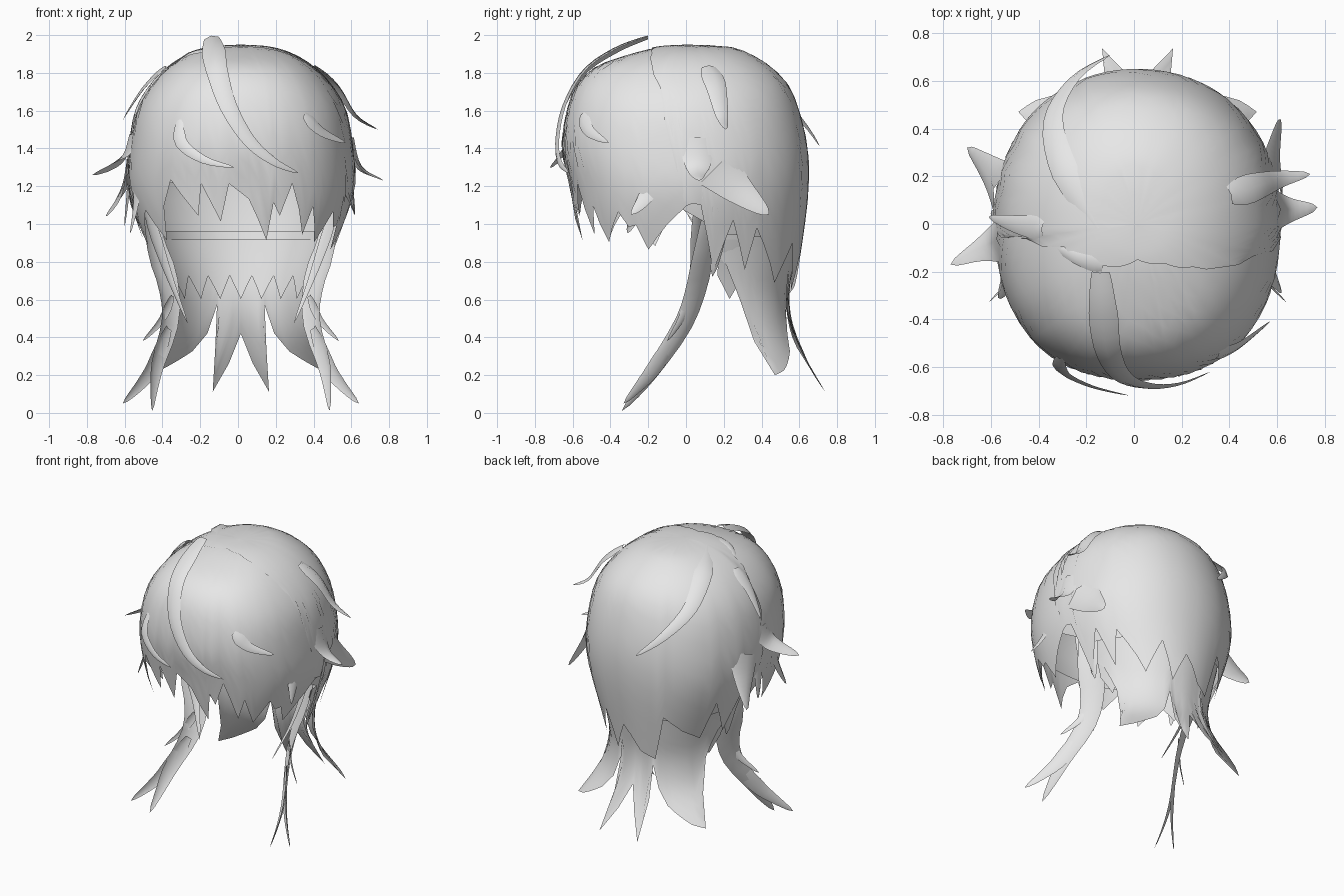
import bpy, bmesh, math
from mathutils import Vector

if "Cube" in bpy.data.objects:
    bpy.data.objects.remove(bpy.data.objects["Cube"])

# One plain grey for all the hair
grey = bpy.data.materials.new("hair_grey")
grey.use_nodes = True
grey.diffuse_color = (0.8, 0.8, 0.8, 1)
grey.node_tree.nodes["Principled BSDF"].inputs["Base Color"].default_value = (0.8, 0.8, 0.8, 1)

# Head outline rows: height, half width, front depth, back depth
HEAD = [(1.95, 0, 0, 0), (1.94, .15, .15, .22), (1.905, .27, .30, .33), (1.84, .38, .48, .44),
        (1.74, .48, .585, .54), (1.6, .56, .64, .60), (1.4, .595, .665, .645), (1.2, .605, .62, .65),
        (1.0, .55, .59, .63), (.8, .475, .52, .60), (.6, .42, .45, .57)]
# Nape outline, pinched at the neck and flaring at the tips
NAPE = [(1.0, .50, .5, .60), (.8, .45, .45, .57), (.6, .425, .45, .545),
        (.4, .48, .5, .58), (.2, .66, .6, .69), (.1, .72, .6, .76)]


def catmull(pts, s):
    """Smooth point at index s along a list of tuples."""
    i = max(0, min(int(s), len(pts) - 2))
    t = s - i
    p = [Vector(pts[max(0, min(j, len(pts) - 1))]) for j in range(i - 1, i + 3)]
    return 0.5 * (2 * p[1] + (p[2] - p[0]) * t + (2 * p[0] - 5 * p[1] + 4 * p[2] - p[3]) * t ** 2
                  + (3 * p[1] - p[0] - 3 * p[2] + p[3]) * t ** 3)


def index_at(table, z):
    """Row index of a height in an outline table."""
    for i in range(len(table) - 1):
        if z >= table[i + 1][0]:
            return max(0, i + (table[i][0] - z) / (table[i][0] - table[i + 1][0]))
    return len(table) - 1


def grid_object(name, grid):
    """Turn columns of points into a smooth sheet."""
    bm = bmesh.new()
    cols = [[bm.verts.new(p) for p in col] for col in grid]
    for a, b in zip(cols, cols[1:]):
        for i in range(len(a) - 1):
            bm.faces.new((a[i], a[i + 1], b[i + 1], b[i]))
    bmesh.ops.remove_doubles(bm, verts=bm.verts, dist=0.0005)
    me = bpy.data.meshes.new(name)
    bm.to_mesh(me)
    bm.free()
    me.materials.append(grey)
    ob = bpy.data.objects.new(name, me)
    bpy.context.collection.objects.link(ob)
    bpy.context.view_layer.objects.active = ob
    bpy.ops.object.select_all(action='DESELECT')
    ob.select_set(True)
    bpy.ops.object.shade_smooth_by_angle(angle=math.radians(60))


def sheet(name, table, hem, scale=1.0, top=1.95, rows=16):
    """Hair layer around the head; hem lists (degrees from front, height)."""
    stations = []
    for (a0, z0), (a1, z1) in zip(hem, hem[1:]):
        n = max(1, math.ceil((a1 - a0) / 6))
        stations += [(a0 + (a1 - a0) * k / n, z0 + (z1 - z0) * k / n) for k in range(n)]
    stations.append(hem[-1])
    grid = []
    s0 = index_at(table, top)
    for deg, z_end in stations:
        a, s1 = math.radians(deg), index_at(table, z_end)
        # the cheeks of the fringe are fuller than an ellipse
        full = scale * (1 + (.055 if math.cos(a) > 0 else .02) * math.sin(2 * a) ** 2)
        col = []
        for r in range(rows + 1):
            z, rx, rf, rb = catmull(table, s0 + (s1 - s0) * r / rows)
            depth = rf if math.cos(a) > 0 else rb
            col.append((.015 + full * rx * math.sin(a), -full * depth * math.cos(a),
                        z - (1 - scale) * 0.6))
        grid.append(col)
    grid_object(name, grid)


def lock(name, pts, width, normal=None, steps=16, base=.35):
    """Tapered, slightly ridged strand along a smooth path; base is the root width ratio."""
    n = len(pts) - 1
    grid = [[], [], []]
    for k in range(steps + 1):
        t = k / steps
        p = catmull(pts, t * n)
        tan = catmull(pts, min(n, t * n + .05)) - catmull(pts, max(0, t * n - .05))
        out = Vector(normal) if normal else p - Vector((0, 0, 1.2))
        side = tan.cross(out).normalized()
        out = side.cross(tan).normalized()
        w = width * min(1, base + 2.5 * t) * (1 - t) ** .7 / 2
        for col, off, lift in zip(grid, (-1, 0, 1), (0, .35, 0)):
            col.append(p + side * w * off + out * w * lift)
    grid_object(name, grid)


# Crown and back layer, with its parting swept over the top
sheet("crown_back_layer", HEAD, [
    (0, 1.94), (35, 1.93), (55, 1.905), (67, 1.85), (77, 1.72), (80, 1.55), (85, 1.32), (89, 1.12), (97, 1.1),
    (104, .75), (113, 1.02), (121, .76), (126, .98), (142, .7), (155, .9), (163, .66), (174, .84), (180, .78),
    (188, .69), (201, .64), (206, .95), (220, .84), (233, .77), (239, 1.03), (250, .78), (256, 1.04),
    (264, .92), (268, 1.1), (272, 1.3), (275, 1.55), (276, 1.75), (285, 1.88), (310, 1.92), (360, 1.94)])

# Jagged fringe over the face
sheet("fringe_layer", HEAD, [
    (-105, 1.15), (-95, 1.0), (-86, 1.12), (-73, .89), (-58, 1.08), (-46, .92), (-42, 1.1), (-36, 1.24),
    (-23, 1.05), (-20, 1.22), (-11, 1.02), (-6, 1.22), (4, 1.14), (15, .92), (17, 1.12), (21, 1.05),
    (26, 1.22), (36, .95), (39, 1.1), (46, .91), (55, 1.07), (60, .99), (64, 1.0), (69, .87), (80, 1.0),
    (90, 1.1), (98, 1.14)], scale=.99)

# Plain lining under the layers
sheet("inner_cap", HEAD, [(0, 1.24), (45, 1.24), (80, 1.15), (110, .97), (180, .92), (250, .97), (280, 1.15),
                          (315, 1.24), (360, 1.24)], scale=.96)

# Short toothed fringe at the nape
teeth = [(a, .68 if k % 2 else .79) for k, a in enumerate(range(108, 253, 8))]
sheet("nape_short_fringe", HEAD, teeth, scale=.895, top=.98, rows=6)

# Long flared nape blades, mirrored about the back
half = [(100, .9), (112, .78), (121, .6), (127, .38), (132, .2), (139, .23), (152, .33), (158, .42),
        (163, .57), (165, .35), (168, .12), (174, .27)]
sheet("nape_blades", NAPE, half + [(180, .42)] + [(360 - a, z) for a, z in reversed(half)], top=.95, rows=12)

# Forked tails and thin strands on both sides
for side, m in (("left", 1), ("right", -1)):
    def mirrored(pts):
        return [(m * x + .015, y, z) for x, y, z in pts]
    facing = (.7 * m, .7, 0)
    lock(side + "_tail", mirrored([(.50, .14, 1.15), (.45, .10, .9), (.385, .06, .68), (.375, -.01, .48),
                                   (.44, -.15, .26), (.46, -.24, .13), (.47, -.34, .01)]), .21, facing)
    lock(side + "_tail_fork", mirrored([(.38, -.03, .45), (.46, -.16, .25), (.54, -.25, .14), (.625, -.33, .05)]),
         .13, facing, 10)
    lock(side + "_tail_barb", mirrored([(.36, .03, .62), (.42, -.03, .49), (.52, -.10, .38)]), .07, facing, 8)
    lock(side + "_temple_strand", mirrored([(.51, .06, 1.12), (.44, .05, .9), (.37, .03, .7), (.28, -.05, .47)]),
         .10, facing, 10)
    lock(side + "_neck_strand", mirrored([(.54, .16, 1.1), (.49, .17, .95), (.43, .14, .72)]), .16, None, 8, .9)

# Raised crown strand falling across the fringe
lock("crown_strand", [(-.14, -.20, 1.985), (-.13, -.36, 1.92), (-.11, -.53, 1.805), (-.05, -.64, 1.62),
                      (.06, -.68, 1.44), (.19, -.67, 1.33), (.32, -.62, 1.27)], .15, None, 22, .5)
# Swept strand across the back
lock("back_strand", [(-.15, -.02, 1.93), (-.29, .22, 1.865), (-.34, .44, 1.71), (-.25, .61, 1.55),
                     (-.10, .71, 1.41)], .15)
# Loose curls and flicks: path, width, root width ratio
FLICKS = {
    "fringe_right_curl": ([(-.31, -.56, 1.55), (-.30, -.62, 1.43), (-.18, -.68, 1.34), (-.02, -.72, 1.30)], .09, .35),
    "fringe_left_curl": ([(.35, -.55, 1.58), (.44, -.51, 1.49), (.57, -.41, 1.43)], .10, .35),
    "left_high_flick": ([(.40, .12, 1.83), (.52, .16, 1.72), (.62, .19, 1.57), (.74, .21, 1.50)], .15, .5),
    "left_mid_flick": ([(.58, .06, 1.45), (.615, .06, 1.33), (.67, .06, 1.27), (.77, .07, 1.23)], .20, 1),
    "left_low_flick": ([(.58, .16, 1.30), (.585, .28, 1.18), (.615, .44, 1.05)], .27, 1),
    "right_high_flick": ([(-.38, -.02, 1.83), (-.50, .0, 1.71), (-.61, .03, 1.55)], .12, .5),
    "right_mid_flick": ([(-.54, -.06, 1.46), (-.58, -.08, 1.36), (-.65, -.11, 1.31), (-.77, -.17, 1.26)], .22, 1),
    "right_low_flick": ([(-.55, .14, 1.33), (-.58, .19, 1.21), (-.63, .25, 1.12), (-.70, .32, 1.04)], .24, 1),
    "right_temple_flick": ([(-.53, -.2, 1.25), (-.54, -.25, 1.1), (-.57, -.31, .95)], .14, .9),
    "left_temple_flick": ([(.55, -.16, 1.3), (.575, -.21, 1.15), (.62, -.29, 1.05)], .14, .9),
    "right_side_wisp": ([(-.56, .0, 1.3), (-.58, .02, 1.12), (-.60, .05, .99)], .12, .9),
    "crown_wisp": ([(-.13, -.18, 1.92), (-.25, -.14, 1.90), (-.36, -.08, 1.82)], .08, .5),
}
for name, (pts, width, base) in FLICKS.items():
    lock(name, pts, width, None, 12, base)
